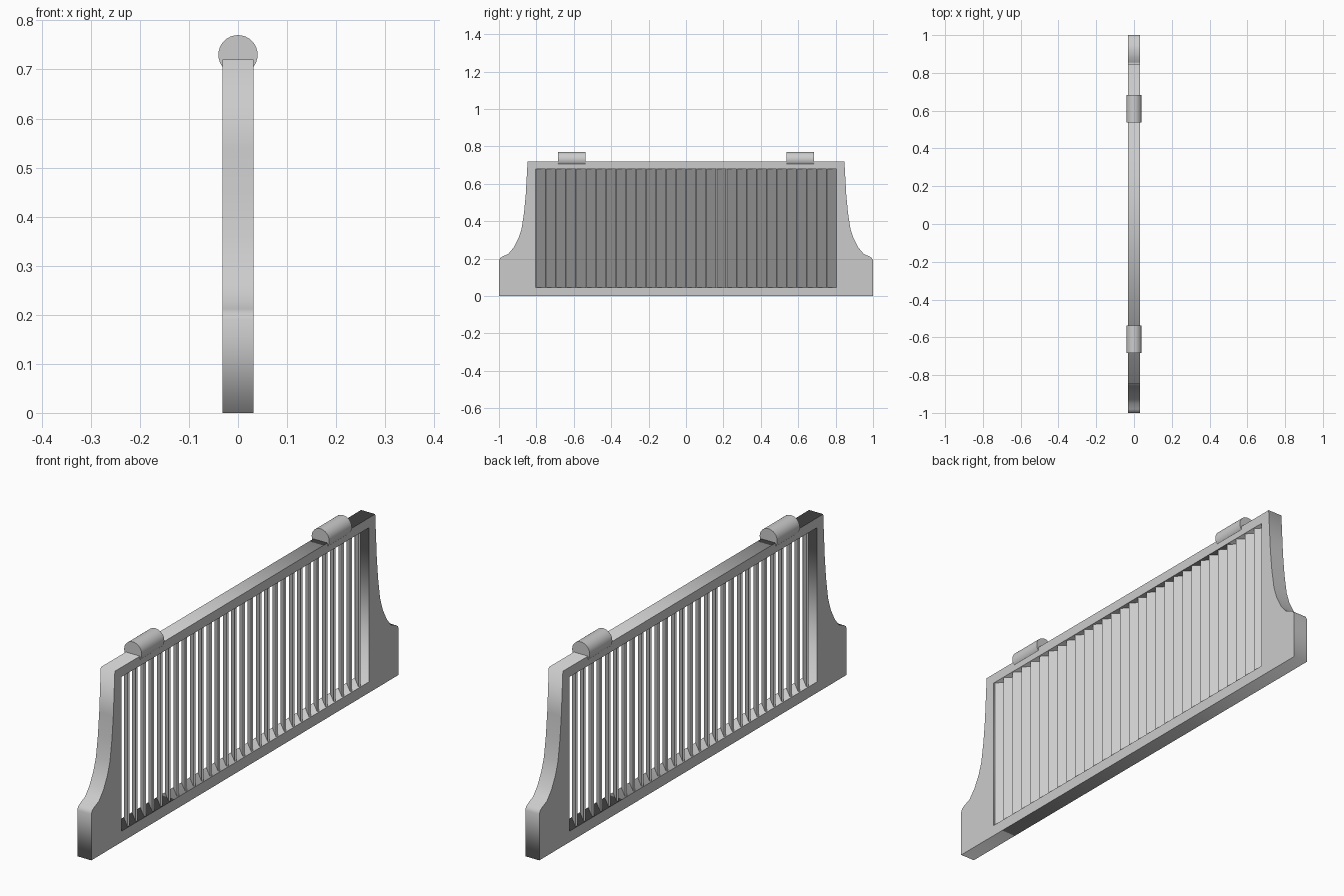
import bpy
from math import radians

if "Cube" in bpy.data.objects:
    bpy.data.objects.remove(bpy.data.objects["Cube"])

HALF_T = 0.032                       # half panel thickness
Y_OPEN, Z_LOW, Z_HIGH = 0.805, 0.045, 0.68

# Frame: flared outline with a rectangular opening, extruded
side = [(1.0, 0.0), (1.0, 0.19), (0.994, 0.203), (0.98, 0.212), (0.95, 0.225),
        (0.921, 0.26), (0.895, 0.31), (0.879, 0.36), (0.866, 0.445),
        (0.857, 0.54), (0.847, 0.72)]
outer = side + [(-y, z) for y, z in reversed(side)]
inner = [(-Y_OPEN, Z_LOW), (Y_OPEN, Z_LOW), (Y_OPEN, Z_HIGH), (-Y_OPEN, Z_HIGH)]

curve = bpy.data.curves.new("frame", 'CURVE')
curve.dimensions = '2D'
curve.fill_mode = 'BOTH'
curve.extrude = HALF_T
for loop in (outer, inner):
    spline = curve.splines.new('POLY')
    spline.points.add(len(loop) - 1)
    for point, (y, z) in zip(spline.points, loop):
        point.co = (y, z, 0, 1)
    spline.use_cyclic_u = True
frame = bpy.data.objects.new("frame", curve)
frame.rotation_euler = (radians(90), 0, radians(90))
bpy.context.collection.objects.link(frame)
bpy.context.view_layer.objects.active = frame
frame.select_set(True)
bpy.ops.object.convert(target='MESH')

# Slats: angled upright louvres filling the opening
COUNT = 30
pitch = 2 * Y_OPEN / COUNT
for i in range(COUNT):
    y = -Y_OPEN + pitch * (i + 0.5)
    bpy.ops.mesh.primitive_cube_add(size=1, location=(0, y, (Z_LOW + Z_HIGH) / 2),
                                    rotation=(0, 0, radians(-45)))
    slat = bpy.context.object
    slat.name = f"slat_{i + 1:02d}"
    slat.scale = (0.074, 0.008, Z_HIGH - Z_LOW + 0.004)

# Hinge barrels half sunk into the top rail
for name, s in (("hinge_barrel_front", -1), ("hinge_barrel_back", 1)):
    bpy.ops.mesh.primitive_cylinder_add(vertices=32, radius=0.04, depth=0.147,
                                        location=(0, s * 0.61, 0.73),
                                        rotation=(radians(90), 0, 0))
    bpy.context.object.name = name
    bpy.ops.object.shade_smooth_by_angle(angle=radians(30))
